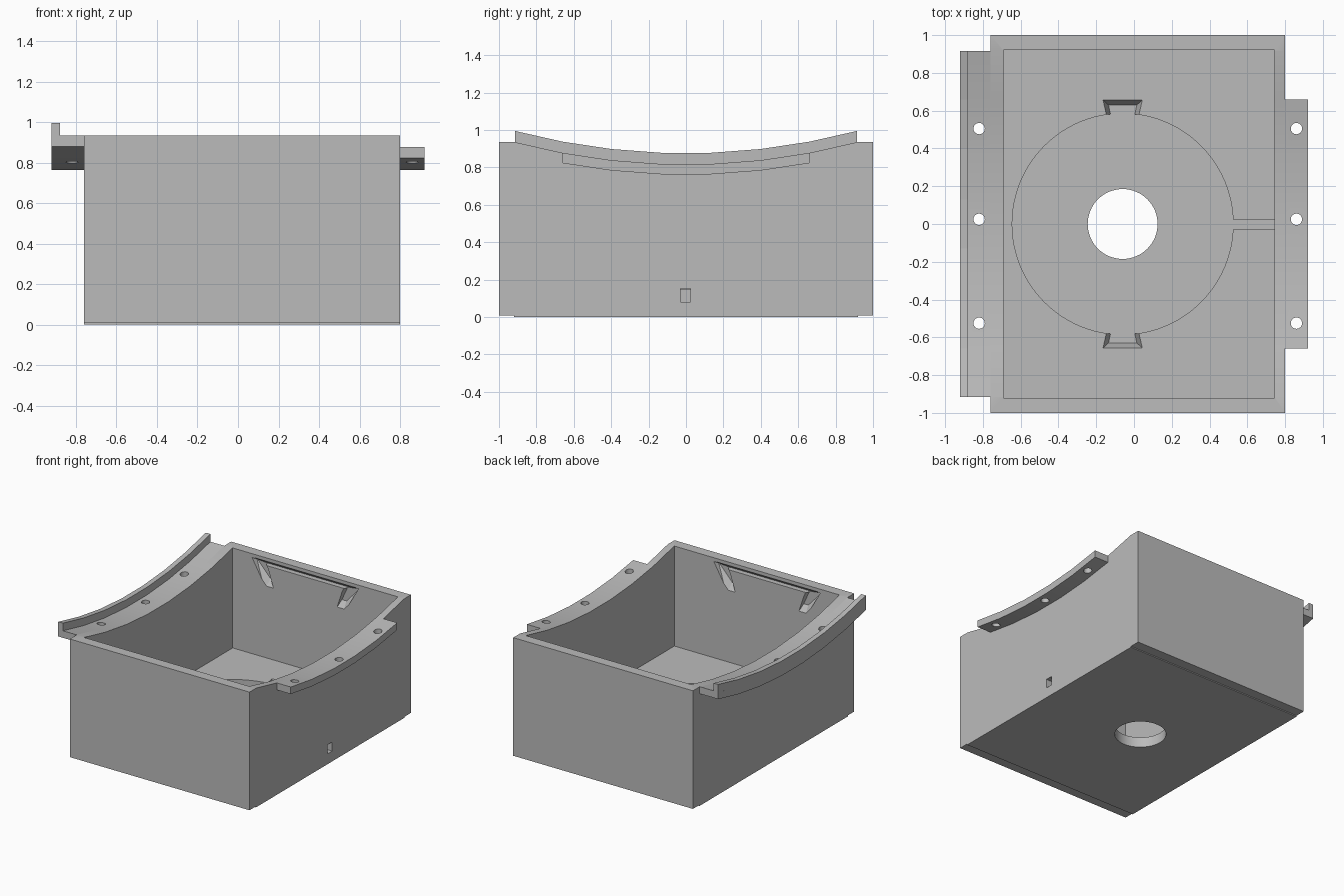
import bpy, bmesh
from mathutils import Vector

cube = bpy.data.objects.get("Cube")
if cube:
    bpy.data.objects.remove(cube, do_unlink=True)

grey = bpy.data.materials.new("light_grey")
grey.use_nodes = True
grey.diffuse_color = (0.5, 0.5, 0.5, 1)
grey.node_tree.nodes["Principled BSDF"].inputs["Base Color"].default_value = (0.5, 0.5, 0.5, 1)

CX = -0.06                      # centre line of the round seat
WALL = 0.92                     # inner face of the end walls
FLOOR, SEAT = 0.15, 0.08        # cavity floor and seat heights
ARC_Y = [-0.915, -0.66, -0.40, -0.13, 0.13, 0.40, 0.66, 0.915]


def finish(name, bm):
    bmesh.ops.recalc_face_normals(bm, faces=bm.faces[:])
    mesh = bpy.data.meshes.new(name)
    bm.to_mesh(mesh)
    bm.free()
    mesh.materials.append(grey)
    obj = bpy.data.objects.new(name, mesh)
    bpy.context.collection.objects.link(obj)
    return obj


def prism(name, profile, x0, x1):
    """Extrude a (y, z) outline along x."""
    bm = bmesh.new()
    face = bm.faces.new([bm.verts.new((x0, y, z)) for y, z in profile])
    new = bmesh.ops.extrude_face_region(bm, geom=[face])["geom"]
    verts = [v for v in new if isinstance(v, bmesh.types.BMVert)]
    bmesh.ops.translate(bm, verts=verts, vec=(x1 - x0, 0, 0))
    return finish(name, bm)


def hull(name, points):
    bm = bmesh.new()
    for p in points:
        bm.verts.new(p)
    bmesh.ops.convex_hull(bm, input=bm.verts[:])
    return finish(name, bm)


def box(name, x, y, z):
    return hull(name, [(a, b, c) for a in x for b in y for c in z])


def cylinder(name, x, y, radius, z0, z1, sides=64):
    bm = bmesh.new()
    bmesh.ops.create_cone(bm, cap_ends=True, segments=sides, radius1=radius,
                          radius2=radius, depth=z1 - z0)
    bmesh.ops.translate(bm, verts=bm.verts[:], vec=(x, y, (z0 + z1) / 2))
    return finish(name, bm)


def cut(target, cutters):
    """Subtract each cutter, then remove it."""
    for c in cutters:
        mod = target.modifiers.new("cut", "BOOLEAN")
        mod.operation, mod.solver, mod.object = "DIFFERENCE", "EXACT", c
        bpy.context.view_layer.objects.active = target
        bpy.ops.object.modifier_apply(modifier=mod.name)
        bpy.data.objects.remove(c, do_unlink=True)


def arc(base, limit=0.915):
    """Shallow saddle curve, trimmed at the given half length."""
    ys = [-limit] + [y for y in ARC_Y if abs(y) < limit - 0.02] + [limit]
    return [(y, base + y * y / 7.0) for y in ys]


def strip(name, low, high, limit, x0, x1):
    return prism(name, arc(low, limit) + arc(high, limit)[::-1], x0, x1)


# Box body with a saddle-shaped top and a slightly raised edge underneath
outline = [(-1, 0.008), (-WALL, 0.008), (-WALL, 0), (WALL, 0), (WALL, 0.008),
           (1, 0.008), (1, 0.935)] + arc(0.815)[::-1] + [(-1, 0.935)]
body = prism("box_body", outline, -0.76, 0.80)

# Cavity, round seat, centre hole and cable channel through the side wall
cutters = [
    box("cavity", (-0.69, 0.745), (-WALL, WALL), (FLOOR, 1.2)),
    cylinder("seat", CX, 0, 0.585, SEAT, 0.3, 96),
    cylinder("centre_hole", CX, 0, 0.185, -0.1, 0.3),
    box("channel", (0.45, 0.9), (-0.03, 0.025), (SEAT + 0.001, FLOOR + 0.002)),
]

for s in (-1, 1):
    # Tapered notch beside the round seat
    top = [(CX + sx * w, s * y, FLOOR + 0.01) for sx in (-1, 1)
           for w, y in ((0.085, 0.56), (0.108, 0.66))]
    low = [(CX + sx * w, s * y, SEAT + 0.002) for sx in (-1, 1)
           for w, y in ((0.06, 0.56), (0.075, 0.63))]
    cutters.append(hull("notch", top + low))

    # Undercut slot near the top of the end wall
    near, deep = s * (WALL - 0.02), s * (WALL + 0.04)
    cutters.append(hull("slot", [(CX + sx * 0.44, y, z) for sx in (-1, 1)
                   for y, z in ((near, 0.925), (near, 0.875), (deep, 0.875))]))
    # Slanted legs running down from the slot
    for sx in (-1, 1):
        pts = [(CX + sx * w, y, z) for w, z in ((0.47, 0.915), (0.33, 0.875),
               (0.34, 0.69), (0.27, 0.69)) for y in (near,)]
        pts += [(CX + sx * w, deep, z) for w, z in ((0.45, 0.89), (0.34, 0.87),
                (0.33, 0.76), (0.29, 0.76))]
        cutters.append(hull("leg", pts))
cut(body, cutters)

# Curved mounting flanges with screw holes
right_flange = strip("long_flange", 0.76, 0.815, 0.915, -0.92, -0.76)
left_flange = strip("short_flange", 0.76, 0.815, 0.66, 0.80, 0.92)
for flange, x in ((right_flange, -0.82), (left_flange, 0.86)):
    cut(flange, [cylinder("screw_hole", x, y, 0.03, 0.6, 1.1, 24)
                 for y in (-0.525, 0.025, 0.505)])

# Raised lip along the outer edge of the long flange
strip("flange_lip", 0.815, 0.875, 0.915, -0.92, -0.88)

# Smooth the round walls, keep corners sharp
for obj in (body, right_flange, left_flange):
    bpy.ops.object.select_all(action="DESELECT")
    obj.select_set(True)
    bpy.context.view_layer.objects.active = obj
    bpy.ops.object.shade_smooth_by_angle(angle=0.3)
